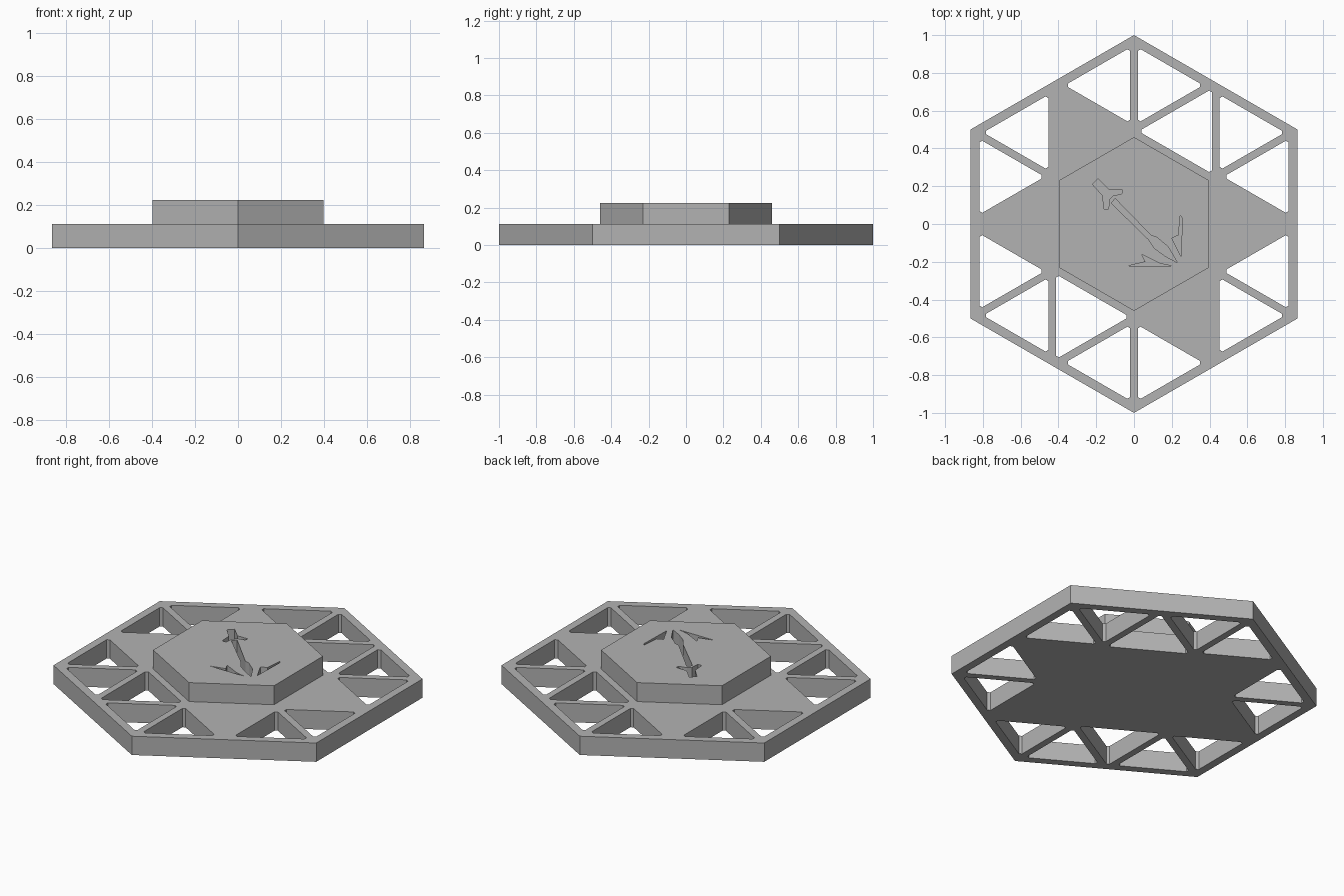
import bpy, bmesh
from math import sin, cos, radians, sqrt
from mathutils import Vector

cube = bpy.data.objects.get("Cube")
if cube:
    bpy.data.objects.remove(cube, do_unlink=True)

grey = bpy.data.materials.new("plain_grey")
grey.use_nodes = True
GREY = (0.45, 0.45, 0.45, 1)
grey.diffuse_color = GREY
grey.node_tree.nodes["Principled BSDF"].inputs["Base Color"].default_value = GREY

PLATE_TOP, HUB_TOP = 0.112, 0.225
CELL = 0.5                      # side of one triangle of the lattice
HEIGHT = CELL * sqrt(3) / 2     # its height


def polar(radius, degrees):
    return Vector((radius * cos(radians(degrees)), radius * sin(radians(degrees))))


def hexagon(radius):
    return [polar(radius, 30 + 60 * k) for k in range(6)]


def inset_triangle(corners, insets, cut=0.018):
    """Inset each side (opposite its corner) and clip the corners."""
    weights = [d / HEIGHT for d in insets]
    pts = []
    for i in range(3):
        w = list(weights)
        w[i] = 1 - w[i - 1] - w[i - 2]
        pts.append(sum((c * f for c, f in zip(corners, w)), Vector((0, 0))))
    clipped = []
    for i, p in enumerate(pts):
        for q in (pts[i - 1], pts[(i + 1) % 3]):
            clipped.append(p + (q - p).normalized() * cut)
    return clipped


def slab(name, outlines, z0, z1):
    """Extrude a flat outline with holes into a mesh."""
    curve = bpy.data.curves.new(name, 'CURVE')
    curve.dimensions = '2D'
    curve.fill_mode = 'BOTH'
    curve.extrude = (z1 - z0) / 2
    for pts in outlines:
        spline = curve.splines.new('POLY')
        spline.points.add(len(pts) - 1)
        for point, p in zip(spline.points, pts):
            point.co = (p[0], p[1], 0, 1)
        spline.use_cyclic_u = True
    temp = bpy.data.objects.new(name + "_outline", curve)
    bpy.context.collection.objects.link(temp)
    graph = bpy.context.evaluated_depsgraph_get()
    mesh = bpy.data.meshes.new_from_object(temp.evaluated_get(graph))
    bpy.data.objects.remove(temp, do_unlink=True)
    bm = bmesh.new()
    bm.from_mesh(mesh)
    bmesh.ops.remove_doubles(bm, verts=bm.verts, dist=0.0001)
    bmesh.ops.translate(bm, verts=bm.verts, vec=(0, 0, (z0 + z1) / 2))
    bmesh.ops.recalc_face_normals(bm, faces=bm.faces)
    for face in bm.faces:
        face.smooth = False
    bm.to_mesh(mesh)
    bm.free()
    mesh.materials.clear()
    mesh.materials.append(grey)
    obj = bpy.data.objects.new(name, mesh)
    bpy.context.collection.objects.link(obj)
    return obj


# Openwork base: paired triangular holes at every corner
RIM, BAR = 0.047, 0.02
holes = []
for k in range(6):
    angle = 30 + 60 * k
    outer, inner = polar(1, angle), polar(CELL, angle)
    for side in (-30, 30):
        middle = polar(2 * HEIGHT, angle + side)
        holes.append(inset_triangle((outer, middle, inner), (BAR, BAR, RIM)))

# Two opposite star points are open, the other four stay solid
for angle in (60, 240):
    tip = polar(2 * HEIGHT, angle)
    holes.append(inset_triangle(
        (tip, polar(CELL, angle - 30), polar(CELL, angle + 30)), (0.004, BAR, BAR)))

slab("openwork_base", [hexagon(1)] + holes, 0, PLATE_TOP)

# Raised hub with an arrow sunk into its top
arrow_tail = [(-.19, .24), (-.13, .18), (-.06, .18), (-.065, .16), (-.11, .15),
              (-.13, .13), (-.135, .08), (-.16, .08), (-.165, .15), (-.22, .21)]
arrow_shaft = [(-.10, .135), (.09, -.06), (.12, -.07), (.18, -.12), (.23, -.205),
               (.165, -.17), (.11, -.13), (.08, -.085), (-.12, .11)]
barb_side = [(.245, .045), (.255, .03), (.25, -.175), (.20, -.075), (.235, -.06)]
barb_low = [(.20, -.222), (-.03, -.222), (.06, -.20), (.04, -.16), (.14, -.21)]
slab("raised_hub", [hexagon(0.46), arrow_tail, arrow_shaft, barb_side, barb_low],
     PLATE_TOP, HUB_TOP)
